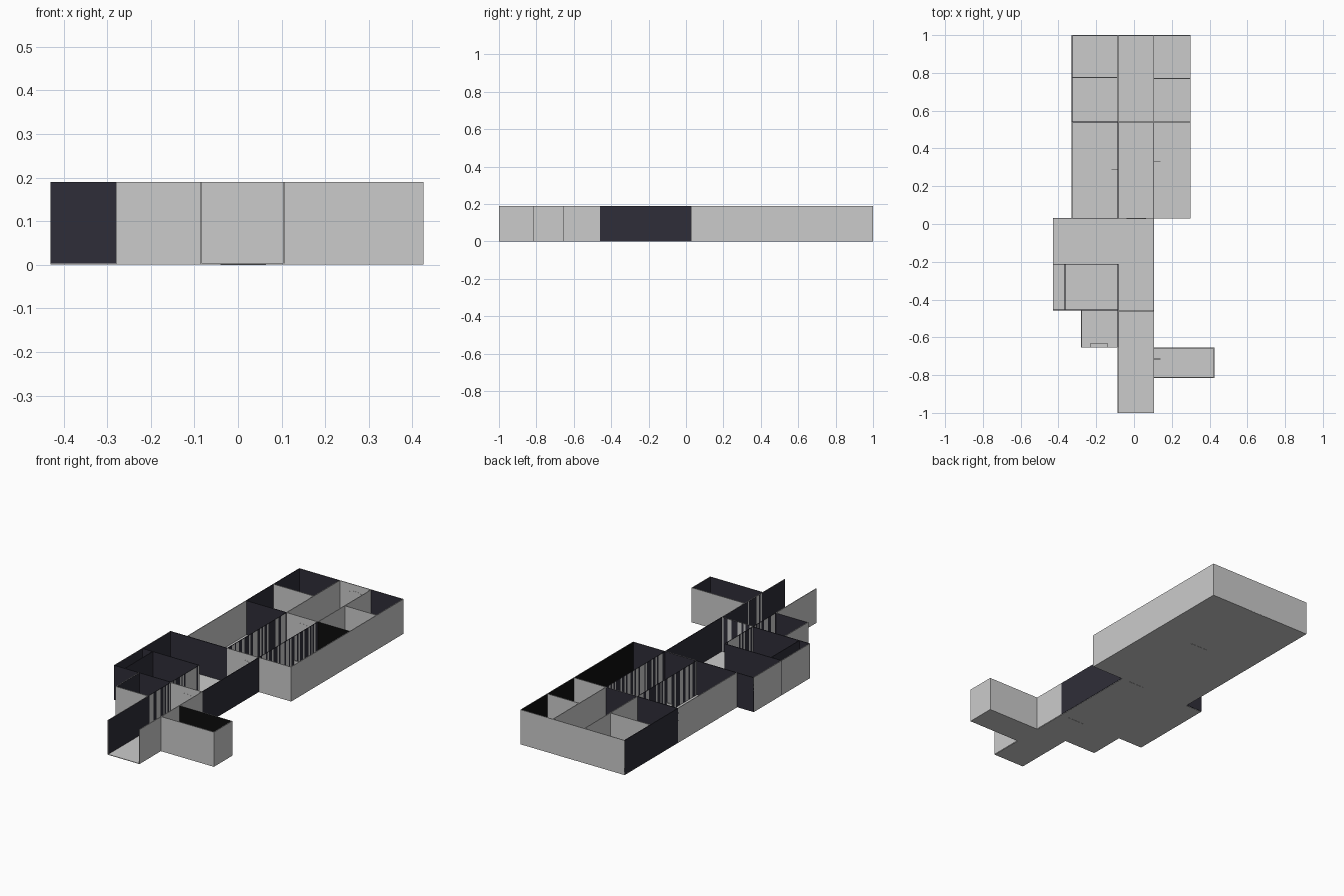
import bpy, bmesh, math, random

if "Cube" in bpy.data.objects:
    bpy.data.objects.remove(bpy.data.objects["Cube"])

random.seed(4)
H, BASE, T = 0.19, 0.003, 0.002      # wall top, floor level, half wall thickness


def material(name, rgb):
    m = bpy.data.materials.new(name)
    m.diffuse_color = (*rgb, 1)
    m.use_nodes = True
    m.node_tree.nodes["Principled BSDF"].inputs["Base Color"].default_value = m.diffuse_color
    return m


MATS = [material("light_grey", (0.6, 0.6, 0.6)),
        material("dark_navy", (0.028, 0.027, 0.04)),
        material("black", (0.004, 0.004, 0.004))]


def new_object(name, bm):
    me = bpy.data.meshes.new(name)
    bm.to_mesh(me)
    bm.free()
    for m in MATS:
        me.materials.append(m)
    ob = bpy.data.objects.new(name, me)
    bpy.context.collection.objects.link(ob)
    return ob


def add_box(bm, x0, x1, y0, y1, z0, z1):
    v = bmesh.ops.create_cube(bm, size=1)["verts"]
    for p in v:
        p.co = ((x0 + x1) / 2 + p.co.x * (x1 - x0),
                (y0 + y1) / 2 + p.co.y * (y1 - y0),
                (z0 + z1) / 2 + p.co.z * (z1 - z0))
    return {f for p in v for f in p.link_faces}


def box(name, *dims):
    bm = bmesh.new()
    add_box(bm, *dims)
    return new_object(name, bm)


def wall(name, axis, c, a, b, sides):
    """Thin wall at axis = c from a to b; sides = colours of - and + faces.
    G grey, N navy, K black, S narrow mixed strips."""
    bm = bmesh.new()
    n = max(1, round((b - a) / 0.012)) if "S" in sides else 1
    i = "xy".index(axis)
    for k in range(n):
        s, e = a + (b - a) * k / n, a + (b - a) * (k + 1) / n
        dims = (c - T, c + T, s, e) if axis == "x" else (s, e, c - T, c + T)
        pick = random.choice((0, 1))
        for f in add_box(bm, *dims, BASE, H):
            f.normal_update()
            d = f.normal[i]
            if abs(d) > 0.5:
                key = sides[d > 0]
                f.material_index = pick if key == "S" else "GNK".index(key)
            else:
                f.material_index = 0 if "G" in sides else 1
    return new_object(name, bm)


W, E = -0.085, 0.105                 # hallway sides

# Floors
for name, d in {"north_floor": (-0.33, 0.3, 0.03, 1),
                "hall_floor": (W, E, -1, 0.03),
                "west_floor": (-0.43, W, -0.455, 0.03),
                "southwest_floor": (-0.28, W, -0.655, -0.455),
                "east_floor": (E, 0.425, -0.815, -0.655)}.items():
    box(name, *d, 0.001, 0.004)

# North block walls
wall("north_wall_west", "y", 0.998, -0.33, W, "NG")
wall("north_wall_hall", "y", 0.998, W, E, "GG")
wall("north_wall_east", "y", 0.998, E, 0.3, "NG")
wall("northwest_outer_wall", "x", -0.328, 0.54, 1, "NN")
wall("west_outer_wall", "x", -0.328, 0.03, 0.54, "GG")
wall("northeast_outer_wall", "x", 0.298, 0.03, 1, "KG")
wall("northwest_divider", "y", 0.775, -0.33, W, "GG")
wall("northeast_divider", "y", 0.77, E, 0.3, "GG")
wall("cross_wall_west", "y", 0.54, -0.33, W, "NN")
wall("cross_wall_hall", "y", 0.54, W, E, "GN")
wall("cross_wall_east", "y", 0.54, E, 0.3, "KG")
for side, x in (("west", W), ("east", E)):
    wall("hall_north_wall_" + side, "x", x, 0.54, 1, "GG")
    wall("hall_middle_wall_" + side, "x", x, 0.03, 0.54, "SS")

# Middle walls
wall("middle_wall_west", "y", 0.03, -0.43, W, "NN")
wall("middle_wall_hall", "y", 0.03, W, E, "GN")
wall("middle_wall_east", "y", 0.03, E, 0.3, "GN")
wall("hall_dark_wall", "x", E, -0.46, 0.03, "NN")
wall("west_room_outer_wall", "x", -0.428, -0.455, 0.03, "GN")
wall("west_room_divider", "y", -0.213, -0.43, W, "NN")
wall("west_room_closet_wall", "x", -0.365, -0.455, -0.213, "NN")
wall("west_room_hall_wall", "x", W, -0.455, -0.213, "SS")
wall("west_room_south_wall", "y", -0.455, -0.43, W, "NN")
wall("hall_south_divider", "y", -0.46, W, E, "GS")

# South walls (the hallway's south end is open)
wall("southwest_outer_wall", "x", -0.278, -0.655, -0.455, "GN")
wall("southwest_south_wall", "y", -0.653, -0.28, W, "GN")
wall("southwest_hall_wall", "x", W, -0.655, -0.455, "SS")
wall("entry_west_wall", "x", W, -1, -0.655, "GN")
wall("entry_east_wall_upper", "x", E, -0.655, -0.46, "NG")
wall("east_room_hall_wall", "x", E, -0.815, -0.655, "SG")
wall("entry_east_wall_lower", "x", E, -1, -0.815, "NG")
wall("east_room_north_wall", "y", -0.657, E, 0.425, "KG")
wall("east_room_south_wall", "y", -0.813, E, 0.425, "GN")
wall("east_room_outer_wall", "x", 0.423, -0.815, -0.655, "NG")


def arched_door(name, y):
    """Thin arched plate standing slightly proud of a hallway wall."""
    bm = bmesh.new()
    cx, r, rise, zs = 0.012, 0.052, 0.027, 0.128
    pts = [(cx + r, 0), (cx - r, 0)]
    pts += [(cx - r * math.cos(math.pi * k / 10),
             zs + rise * math.sin(math.pi * k / 10)) for k in range(11)]
    f = bm.faces.new([bm.verts.new((x, y - 0.003, z)) for x, z in pts])
    ext = bmesh.ops.extrude_face_region(bm, geom=[f])["geom"]
    for v in ext:
        if isinstance(v, bmesh.types.BMVert):
            v.co.y += 0.004
    bmesh.ops.recalc_face_normals(bm, faces=bm.faces)
    new_object(name, bm)


for k, y in enumerate((-0.46, 0.03, 0.54, 0.998)):
    arched_door("arched_door_%d" % k, y)

# Small door stubs beside the hallway and a low ledge
for k, (x, y) in enumerate(((E, 0.33), (W - 0.035, 0.29), (E, -0.715))):
    box("door_stub_%d" % k, x, x + 0.035, y - 0.002, y + 0.002, BASE, 0.06)
box("low_ledge", -0.23, -0.14, -0.653, -0.63, BASE, 0.08)
